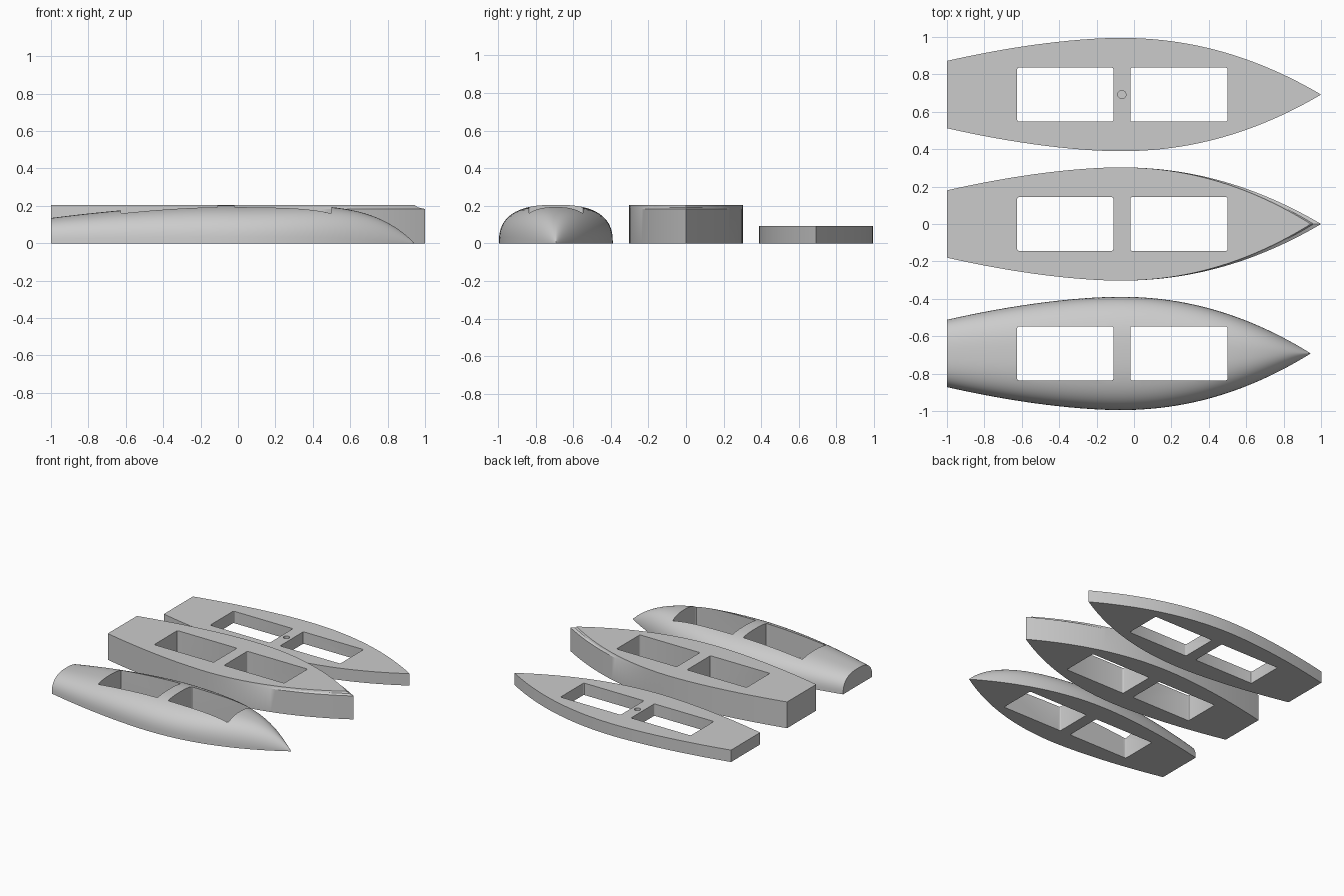
import bpy, bmesh, math

cube = bpy.data.objects.get("Cube")
if cube:
    bpy.data.objects.remove(cube, do_unlink=True)

grey = bpy.data.materials.new("plain_grey")
grey.use_nodes = True
grey.diffuse_color = (0.6, 0.6, 0.6, 1)
grey.node_tree.nodes["Principled BSDF"].inputs["Base Color"].default_value = (0.6, 0.6, 0.6, 1)

MID, STERN, BEAM = -0.08, -1.0, 0.303
SPACING = 0.692


def stations(tip, aft=14, fore=40):
    """(x, signed fraction) pairs from the stern to the bow tip"""
    out = [(MID + (STERN - MID) * (1 - i / aft), i / aft - 1) for i in range(aft)]
    for i in range(fore + 1):
        t = math.sin(i / fore * math.pi / 2)
        out.append((MID + (tip - MID) * t, t))
    return out


def half_width(t):
    return BEAM - 0.123 * (-t) ** 1.7 if t < 0 else BEAM * (1 - t ** 2.1)


def outline(tip, z):
    """Closed plan outline of the boat at height z"""
    pts = [(x, half_width(t)) for x, t in stations(tip)]
    return [(x, -w, z) for x, w in pts] + [(x, w, z) for x, w in reversed(pts[:-1])]


def loft(name, rings, y):
    """Skin closed rings, cap both ends and shade"""
    bm = bmesh.new()
    loops = [[bm.verts.new(p) for p in ring] for ring in rings]
    n = len(loops[0])
    for a, b in zip(loops, loops[1:]):
        for i in range(n):
            j = (i + 1) % n
            bm.faces.new((a[i], a[j], b[j], b[i]))
    bm.faces.new(loops[0])
    bm.faces.new(loops[-1])
    bmesh.ops.remove_doubles(bm, verts=bm.verts, dist=0.0005)
    bmesh.ops.recalc_face_normals(bm, faces=bm.faces)
    mesh = bpy.data.meshes.new(name)
    bm.to_mesh(mesh)
    bm.free()
    mesh.materials.append(grey)
    ob = bpy.data.objects.new(name, mesh)
    ob.location.y = y
    bpy.context.collection.objects.link(ob)
    return ob


def cut(ob, cutter):
    """Subtract the cutter from the part and discard it"""
    cutter.hide_render = True
    cutter.data.materials.append(grey)
    mod = ob.modifiers.new("cut", "BOOLEAN")
    mod.operation, mod.solver, mod.object = "DIFFERENCE", "EXACT", cutter
    activate(ob)
    bpy.ops.object.modifier_apply(modifier=mod.name)
    bpy.data.objects.remove(cutter, do_unlink=True)


def activate(ob):
    bpy.ops.object.select_all(action="DESELECT")
    ob.select_set(True)
    bpy.context.view_layer.objects.active = ob


def cut_openings(ob):
    """Two rectangular wells with slightly rounded corners"""
    for x0, x1 in ((-0.625, -0.11), (-0.02, 0.5)):
        bpy.ops.mesh.primitive_cube_add(size=1, location=((x0 + x1) / 2, ob.location.y, 0.1))
        box = bpy.context.object
        box.scale = (x1 - x0, 0.288, 1)
        bpy.ops.object.transform_apply(location=False, rotation=False, scale=True)
        bm = bmesh.new()
        bm.from_mesh(box.data)
        upright = [e for e in bm.edges if abs(e.verts[0].co.z - e.verts[1].co.z) > 0.5]
        bmesh.ops.bevel(bm, geom=upright, offset=0.01, segments=3, profile=0.5, affect="EDGES")
        bm.to_mesh(box.data)
        bm.free()
        cut(ob, box)


# Deck: thin flat plate
deck = loft("deck", [outline(1, 0), outline(1, 0.093)], SPACING)

# Middle body: straight sides with a set-back edge at the bow
body = loft("middle_body", [outline(1, 0), outline(1, 0.183),
                            outline(0.96, 0.192), outline(0.945, 0.205)], 0)

# Hull: rounded shell lying upside down, sharper toward the bow
sections = []
ARC = 32
for x, t in stations(0.945):
    w = half_width(t)
    h = 0.205 - 0.07 * (-t) ** 1.7 if t < 0 else 0.205 * (1 - t ** 5)
    power = 2 / (2.6 - 1.0 * max(t, 0) ** 4)
    ring = []
    for i in range(ARC + 1):
        a = math.pi * i / ARC
        c, s = math.cos(a), max(math.sin(a), 0)
        if i in (0, ARC):
            s = 0
        ring.append((x, math.copysign(w * abs(c) ** power, c), h * s ** power))
    sections.append(ring)
hull = loft("hull", sections, -SPACING)

for part in (deck, body, hull):
    cut_openings(part)

# Mast socket in the deck bridge
bpy.ops.mesh.primitive_cylinder_add(vertices=24, radius=0.022, depth=0.1,
                                    location=(-0.065, SPACING, 0.093))
cut(deck, bpy.context.object)

for part in (deck, body, hull):
    activate(part)
    bpy.ops.object.shade_smooth_by_angle(angle=math.radians(30))
